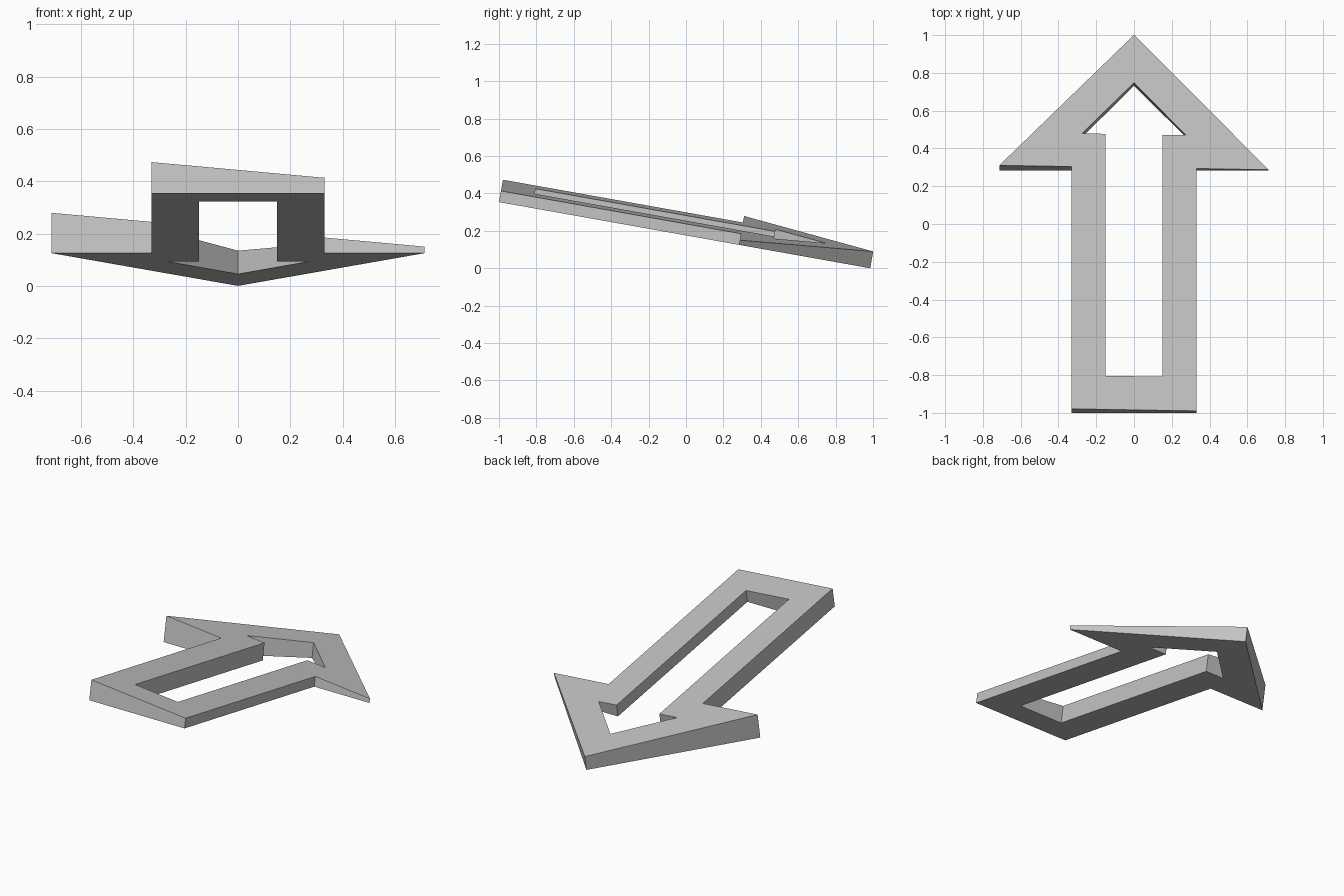
import bpy, bmesh, math
from mathutils import Matrix

cube = bpy.data.objects.get("Cube")
if cube:
    bpy.data.objects.remove(cube, do_unlink=True)

TILT = math.radians(10.1)      # nose-down pitch of the whole arrow
THICKNESS, SLANT = 0.091, 0.092  # centre thickness and sideways slope of the top
NOSE = 0.985                   # underside tip

# Plain grey material
grey = bpy.data.materials.new("grey")
grey.use_nodes = True
colour = (0.55, 0.55, 0.55, 1)
grey.diffuse_color = colour
grey.node_tree.nodes["Principled BSDF"].inputs["Base Color"].default_value = colour

# Half outline of the hollow arrow: outer edge forward, inner edge back
half_outline = [
    (0, -1), (0.33, -1), (0.33, 0.283), (0.713, 0.283), (0, NOSE),
    (0, 0.732), (0.275, 0.459), (0.15, 0.459), (0.15, -0.822), (0, -0.822),
]

# Both halves, joined on the centre line
bm = bmesh.new()
for side in (1, -1):
    verts = [bm.verts.new((side * x, y / math.cos(TILT), 0)) for x, y in half_outline]
    bm.faces.new(verts if side == 1 else verts[::-1])
bmesh.ops.remove_doubles(bm, verts=bm.verts[:], dist=0.0001)

# Raise a top surface that is thicker on one side
result = bmesh.ops.extrude_face_region(bm, geom=bm.faces[:])
for item in result["geom"]:
    if isinstance(item, bmesh.types.BMVert):
        item.co.z = THICKNESS - SLANT * item.co.x
bmesh.ops.recalc_face_normals(bm, faces=bm.faces[:])

# Pitch the arrow and rest its nose on the ground
bm.transform(Matrix.Translation((0, 0, NOSE * math.tan(TILT))) @ Matrix.Rotation(-TILT, 4, "X"))

mesh = bpy.data.meshes.new("hollow_arrow")
bm.to_mesh(mesh)
bm.free()
mesh.materials.append(grey)
arrow = bpy.data.objects.new("hollow_arrow", mesh)
bpy.context.collection.objects.link(arrow)
